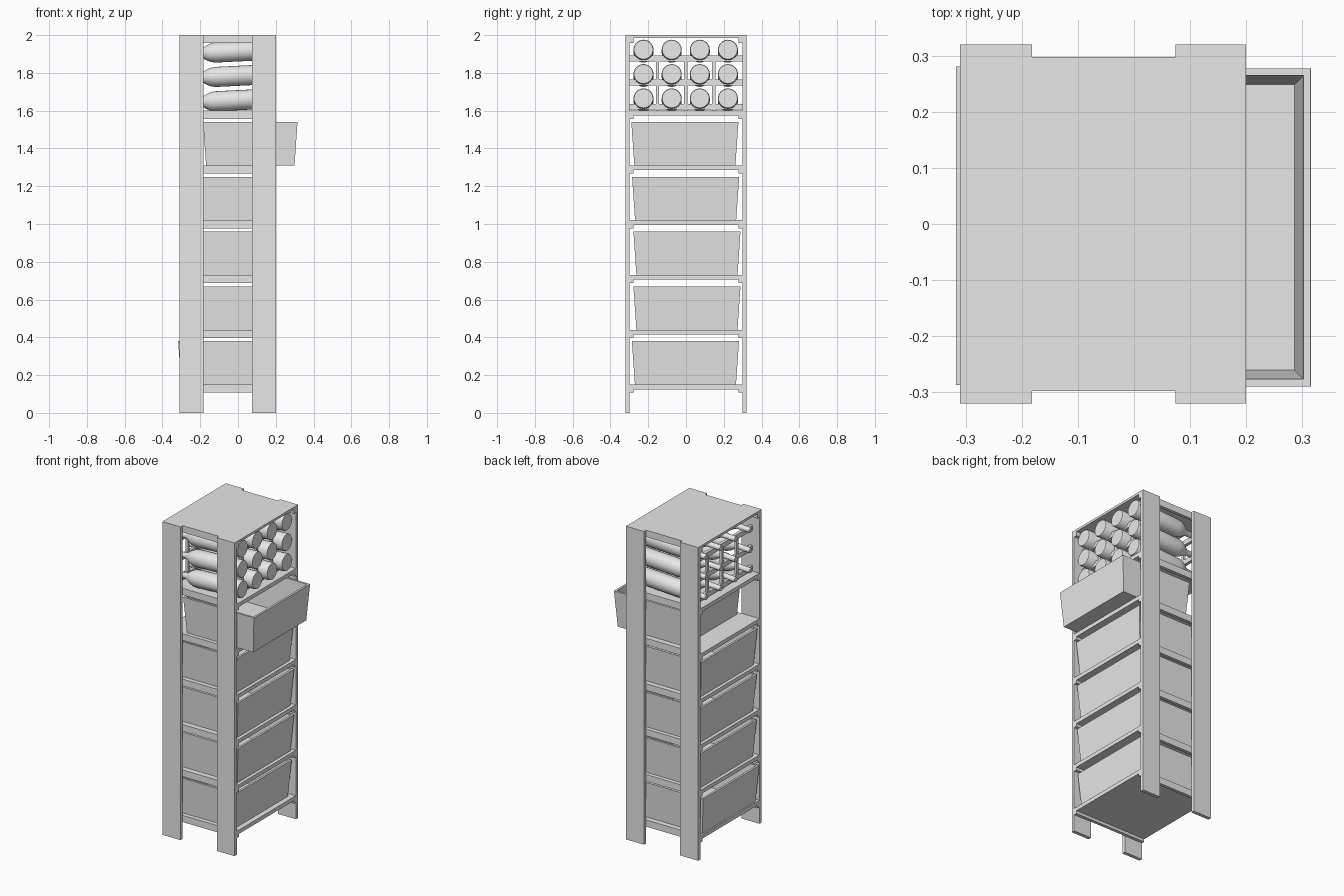
import bpy
import bmesh
import math
from mathutils import Matrix

old = bpy.data.objects.get("Cube")
if old:
    bpy.data.objects.remove(old, do_unlink=True)

grey = bpy.data.materials.new("light_grey")
grey.diffuse_color = (0.8, 0.8, 0.8, 1)
grey.use_nodes = True
grey.node_tree.nodes["Principled BSDF"].inputs["Base Color"].default_value = (0.8, 0.8, 0.8, 1)


def finish(name, bm):
    bmesh.ops.recalc_face_normals(bm, faces=bm.faces)
    mesh = bpy.data.meshes.new(name)
    bm.to_mesh(mesh)
    bm.free()
    mesh.materials.append(grey)
    obj = bpy.data.objects.new(name, mesh)
    bpy.context.collection.objects.link(obj)
    return obj


def box(name, x, y, z):
    """Box from (min, max) pairs."""
    bm = bmesh.new()
    bmesh.ops.create_cube(bm, size=1)
    for v in bm.verts:
        for i, (lo, hi) in enumerate((x, y, z)):
            v.co[i] = lo if v.co[i] < 0 else hi
    return finish(name, bm)


def drawer(name, cx, cy, z, length=0.5, width=0.567, height=0.23, wall=0.013, taper=0.016):
    """Open tapered bin: outer rings up, rim, inner rings down."""
    bm = bmesh.new()
    rings = []
    levels = ((taper, 0), (0, height), (wall, height), (wall + taper, wall))
    for inset, h in levels:
        a, b = length / 2 - inset, width / 2 - inset
        rings.append([bm.verts.new((cx + sx * a, cy + sy * b, z + h))
                      for sx, sy in ((-1, -1), (1, -1), (1, 1), (-1, 1))])
    for r, s in zip(rings, rings[1:]):
        for i in range(4):
            j = (i + 1) % 4
            bm.faces.new((r[i], r[j], s[j], s[i]))
    bm.faces.new(rings[0])
    bm.faces.new(rings[-1])
    return finish(name, bm)


def bottle(name, y, z):
    """Lathe profile (distance from base, radius), laid down with the neck at -x."""
    profile = ((0, 0), (0, 0.05), (0.006, 0.053), (0.31, 0.053), (0.335, 0.049),
               (0.36, 0.038), (0.378, 0.026), (0.395, 0.018), (0.49, 0.016), (0.49, 0))
    bm = bmesh.new()
    verts = [bm.verts.new((-d, r, 0)) for d, r in profile]
    edges = [bm.edges.new(pair) for pair in zip(verts, verts[1:])]
    bmesh.ops.spin(bm, geom=verts + edges, cent=(0, 0, 0), axis=(1, 0, 0),
                   angle=math.tau, steps=24)
    bmesh.ops.remove_doubles(bm, verts=bm.verts, dist=0.0001)
    bm.transform(Matrix.Translation((0.19, y, z)) @ Matrix.Rotation(-0.05, 4, "Y"))
    obj = finish(name, bm)
    bpy.ops.object.select_all(action="DESELECT")
    obj.select_set(True)
    bpy.context.view_layer.objects.active = obj
    bpy.ops.object.shade_smooth_by_angle(angle=math.radians(40))
    return obj


LEFT, RIGHT = -0.31, 0.20

# Four flat corner posts
for side, sy in (("front", -1), ("back", 1)):
    y = sorted((sy * 0.32, sy * 0.298))
    box(side + "_right_post", (LEFT, -0.182), y, (0, 2))
    box(side + "_left_post", (0.074, RIGHT), y, (0, 2))

# Shelves and top panel, each with a runner along both sides
shelf_tops = [0.15 + 0.29 * k for k in range(6)] + [2.0]
for k, top in enumerate(shelf_tops):
    name = "top" if k == 6 else f"shelf_{k + 1}"
    thick = 0.015 if k == 6 else 0.025
    box(name + "_panel", (LEFT, RIGHT), (-0.298, 0.298), (top - thick, top))
    for side, sy in (("front", -1), ("back", 1)):
        box(f"{name}_{side}_runner", (LEFT, RIGHT),
            sorted((sy * 0.298, sy * 0.278)), (top - 0.043, top - thick))

# Drawers, slightly uneven, the highest one pulled out
offsets = ((-0.067, -0.003), (-0.055, 0.005), (-0.055, 0.005), (-0.055, -0.002), (0.065, -0.006))
for k, (cx, cy) in enumerate(offsets):
    drawer(f"drawer_{k + 1}", cx, cy, shelf_tops[k])

# Bottle rack frames at both ends
for end, x in (("neck", -0.25), ("base", 0.13)):
    for row in range(3):
        low = 1.605 + 0.128 * row
        box(f"{end}_rail_{row + 1}", (x - 0.01, x + 0.01), (-0.298, 0.298), (low, low + 0.031))
    for col in range(3):
        y = (col - 1) * 0.149 - 0.002
        box(f"{end}_upright_{col + 1}", (x - 0.008, x + 0.008), (y - 0.009, y + 0.009), (1.60, 1.89))

# Bottles
for row in range(3):
    for col in range(4):
        bottle(f"bottle_{row + 1}_{col + 1}", -0.225 + 0.149 * col, 1.665 + 0.129 * row)
